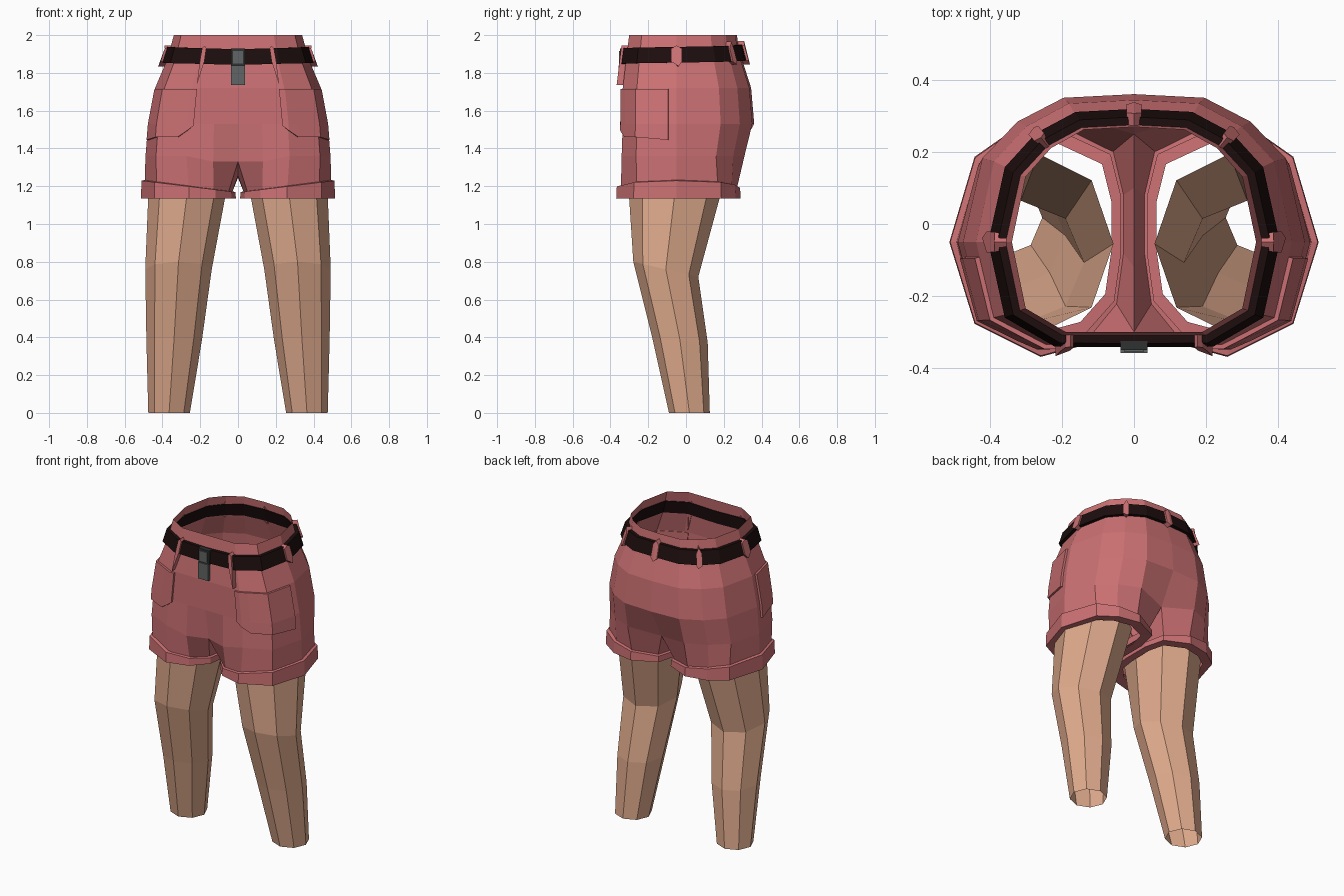
import bpy, bmesh, math
from mathutils import Vector

if "Cube" in bpy.data.objects:
    bpy.data.objects.remove(bpy.data.objects["Cube"])


def material(name, rgb):
    m = bpy.data.materials.new(name)
    m.diffuse_color = (*rgb, 1)
    m.use_nodes = True
    m.node_tree.nodes["Principled BSDF"].inputs["Base Color"].default_value = m.diffuse_color
    return m


PINK = material("dusty_pink_cloth", (0.60, 0.163, 0.171))
SKIN = material("skin", (0.74, 0.405, 0.265))
BLACK = material("belt_black", (0.012, 0.004, 0.004))
GREY = material("buckle_grey", (0.12, 0.13, 0.13))
DARK = material("buckle_frame_dark", (0.03, 0.032, 0.032))


def make(name, verts, faces, mat, mirror=True):
    """Mesh object from points and faces, mirrored across x = 0."""
    mesh = bpy.data.meshes.new(name)
    mesh.from_pydata([tuple(v) for v in verts], [], faces)
    bm = bmesh.new()
    bm.from_mesh(mesh)
    bmesh.ops.recalc_face_normals(bm, faces=bm.faces)
    bm.to_mesh(mesh)
    bm.free()
    mesh.materials.append(mat)
    ob = bpy.data.objects.new(name, mesh)
    bpy.context.collection.objects.link(ob)
    if mirror:
        mod = ob.modifiers.new("mirror", 'MIRROR')
        mod.use_clip = True
        mod.merge_threshold = 0.0005
    return ob


def bridge(rows, cols, closed=False):
    """Quads over a grid of rows x cols points."""
    return [(r * cols + c, r * cols + (c + 1) % cols,
             (r + 1) * cols + (c + 1) % cols, (r + 1) * cols + c)
            for r in range(rows - 1) for c in range(cols if closed else cols - 1)]


# Half section of the hips, front centre to back centre
SECTION = [(0, -.335), (.13, -.335), (.27, -.335), (.43, -.26), (.485, -.05),
           (.43, .18), (.33, .28), (.2, .345), (0, .355)]
# Rings: height, width scale, front scale, back scale
RINGS = [(2.0, .70, .88, .79), (1.93, .74, .91, .81), (1.84, .80, .95, .88),
         (1.72, .905, 1.0, .975), (1.53, .98, 1.0, 1.015), (1.36, 1.01, 1.02, .91)]


def ring_point(i, ring):
    z, sx, sf, sb = ring
    x, y = SECTION[i]
    d = y + .05
    return Vector((x * sx, -.05 + d * (sf if d < 0 else sb), z))


def hip(u, z, offset=0.0):
    """Point on the hip surface at section position u and height z."""
    k = 0
    while k < len(RINGS) - 2 and z < RINGS[k + 1][0]:
        k += 1
    a, b = RINGS[k], RINGS[k + 1]
    t = (a[0] - z) / (a[0] - b[0])
    ring = [p + (q - p) * t for p, q in zip(a, b)]
    i = min(int(u), 7)
    p, q = ring_point(i, ring), ring_point(i + 1, ring)
    point = p.lerp(q, u - i)
    lo, hi = max(i - (u == i), 0), min(i + 1, 8)
    d = ring_point(hi, ring) - ring_point(lo, ring)
    n = Vector((d.y, -d.x, 0)).normalized()
    if u in (0, 8):
        n = Vector((0, -1 if u == 0 else 1, 0))
    return point + n * offset


# Shorts: hip rings, then a leg opening joined under the crotch
verts = [ring_point(i, r) for r in RINGS for i in range(9)]
faces = bridge(len(RINGS), 9)
base = 9 * (len(RINGS) - 1)
verts[base] = Vector((0, -.30, 1.33))
verts[base + 1].z = 1.33
verts[base + 8] = Vector((0, .25, 1.33))
crotch = [base + i for i in range(9)] + [len(verts), len(verts) + 1]
verts += [Vector((0, .10, 1.245)), Vector((0, -.12, 1.255))]
OPENING = [(.05, -.22), (.13, -.31), (.26, -.345), (.43, -.26), (.495, -.05), (.43, .17),
           (.33, .24), (.2, .265), (.06, .2), (.03, .08), (.03, -.08)]
hem = len(verts)
verts += [Vector((x, y, 1.17)) for x, y in OPENING]
for i in range(11):
    j = (i + 1) % 11
    faces.append((crotch[i], crotch[j], hem + j, hem + i))
make("shorts", verts, faces, PINK)

# Turned-up cuffs, higher on the outside
CUFF = [(.97, lambda x: 1.17 + .13 * x), (1.07, lambda x: 1.165 + .13 * x),
        (1.08, lambda x: 1.135), (.86, lambda x: 1.14)]
verts = [Vector((.265 + (x - .265) * s, -.04 + (y + .04) * s, f(x)))
         for s, f in CUFF for x, y in OPENING]
make("cuff", verts, bridge(4, 11, True), PINK)

# Legs: front height, back height, centre x, centre y, radius x, radius y
LEG = [(1.20, 1.20, .265, -.055, .208, .25), (.80, .72, .315, -.107, .176, .172),
       (.40, .37, .338, -.032, .147, .147), (0, 0, .365, .018, .11, .108)]
verts = []
for zf, zb, cx, cy, rx, ry in LEG:
    for i in range(8):
        a = i * math.pi / 4
        t = (math.sin(a) + 1) / 2
        verts.append((cx + rx * math.cos(a), cy + ry * math.sin(a), zf + (zb - zf) * t))
make("leg", verts, bridge(4, 8, True), SKIN)

# Belt: band with thickness following the hips
verts = []
for i in range(9):
    lift = .025 * i / 8
    lo, hi = 1.842 + lift, 1.925 + lift
    verts += [hip(i, lo, -.005), hip(i, lo, .022), hip(i, hi, .022), hip(i, hi, -.005)]
make("belt", verts, bridge(9, 4, True), BLACK)


def patch(name, outline, offset, mat):
    """Raised plate following the hips, with side walls."""
    n = len(outline)
    pts = [hip(u, z, offset) for u, z in outline] + [hip(u, z, -.004) for u, z in outline]
    walls = [(i, (i + 1) % n, n + (i + 1) % n, n + i) for i in range(n)]
    make(name, pts, [tuple(range(n))] + walls, mat)


# Belt loops, pointed at both ends; the front pair has long tails
for name, u, tail in (("front_belt_loop", 1.8, 1.735), ("side_belt_loop", 4, 1.835),
                      ("rear_belt_loop", 6, 1.845)):
    w = .11
    patch(name, [(u, 1.965 if u > 5 else 1.945), (u + w, 1.93), (u + w, 1.86),
                 (u + .02, tail), (u - w, 1.86), (u - w, 1.93)], .034, PINK)
patch("back_belt_loop", [(8, 1.97), (7.87, 1.945), (7.87, 1.865), (8, 1.845)], .034, PINK)

# Pockets wrapping round the hip corner
COLUMNS = [(1.78, 1.52), (2, 1.495), (2.3, 1.46), (3, 1.46), (3.8, 1.445)]
verts, faces = [], []
for off in (.013, -.004):
    for row in range(3):
        verts += [hip(u, (1.715, min(1.6, 1.53 + (zb > 1.5) * .02), zb)[row], off)
                  for u, zb in COLUMNS]
top = bridge(3, 5)
rim = [0, 1, 2, 3, 4, 9, 14, 13, 12, 11, 10, 5]
walls = [(a, b, b + 15, a + 15) for a, b in zip(rim, rim[1:] + rim[:1])]
make("pocket", verts, top + walls, PINK)


def box(name, x, y0, y1, z0, z1, mat):
    pts = [(sx * x, y, z) for z in (z0, z1) for sx, y in ((-1, y0), (1, y0), (1, y1), (-1, y1))]
    make(name, pts, bridge(2, 4, True) + [(3, 2, 1, 0), (4, 5, 6, 7)], mat, mirror=False)


# Buckle with its plate and hanging tongue
box("buckle_frame", .038, -.350, -.325, 1.838, 1.928, DARK)
box("buckle_plate", .026, -.356, -.349, 1.850, 1.916, GREY)
box("buckle_tongue", .037, -.358, -.342, 1.735, 1.840, GREY)
